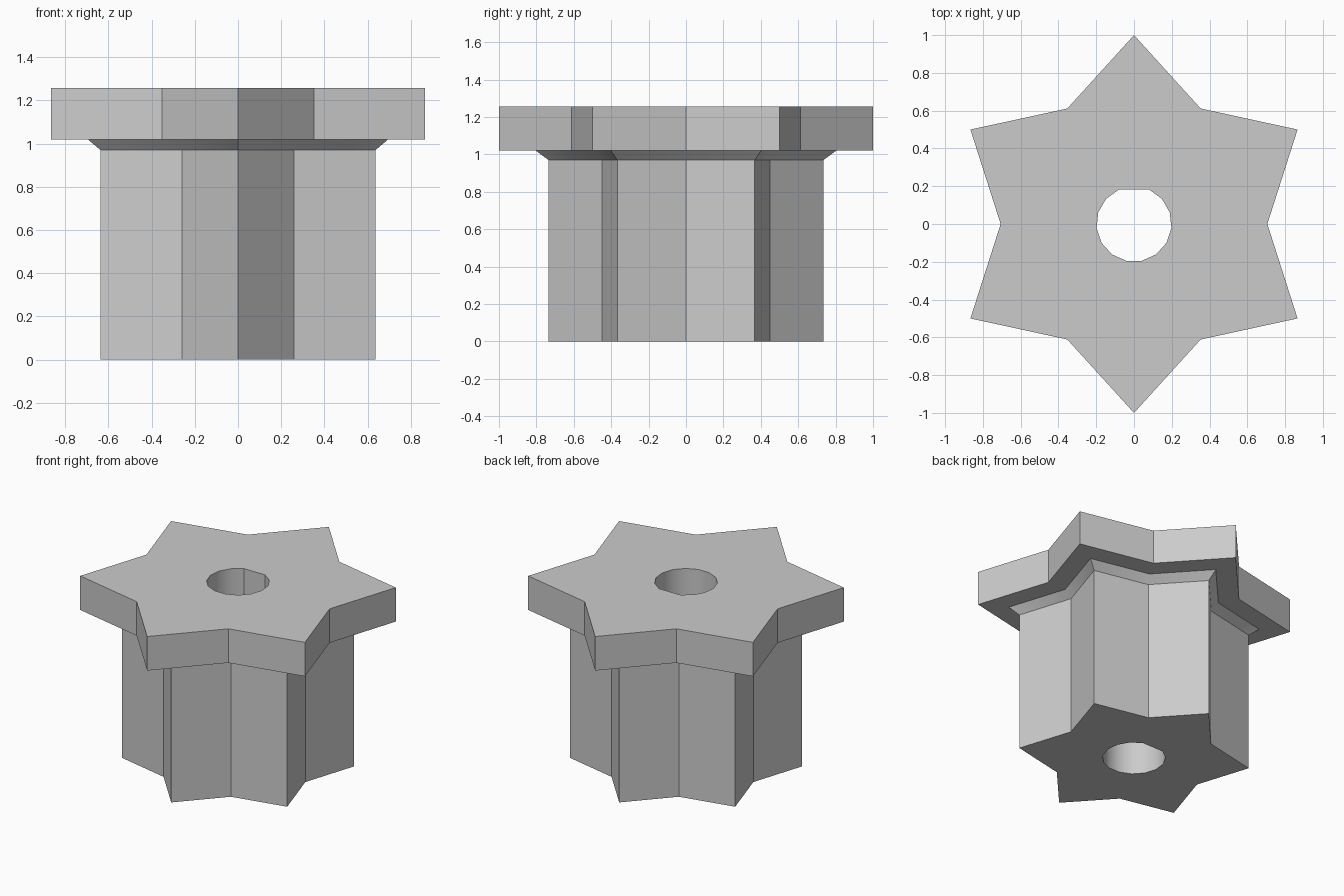
import bpy
import bmesh
from math import cos, sin, radians

cube = bpy.data.objects.get("Cube")
if cube:
    bpy.data.objects.remove(cube)

WAIST = 0.706     # valley radius as a share of the tip radius
HEIGHT = 1.257

# Plain grey material
grey = bpy.data.materials.new("light_grey")
grey.use_nodes = True
grey.diffuse_color = (0.6, 0.6, 0.6, 1)
grey.node_tree.nodes["Principled BSDF"].inputs["Base Color"].default_value = (0.6, 0.6, 0.6, 1)

bm = bmesh.new()


def ring(points, z):
    """Closed loop of vertices and edges at one height."""
    verts = [bm.verts.new((x, y, z)) for x, y in points]
    edges = [bm.edges.new((v, verts[(i + 1) % len(verts)])) for i, v in enumerate(verts)]
    return verts, edges


def star(radius):
    """Six-pointed star with a tip on the y axis."""
    out = []
    for i in range(12):
        r = radius * (WAIST if i % 2 else 1)
        a = radians(90 + 30 * i)
        out.append((r * cos(a), r * sin(a)))
    return out


def walls(lower, upper):
    a, b = lower[0], upper[0]
    for i in range(len(a)):
        j = (i + 1) % len(a)
        bm.faces.new((a[i], a[j], b[j], b[i]))


# Outer skin: shaft, sloped neck, flange underside and flange rim
levels = [(0.735, 0), (0.735, 0.97), (0.803, 1.02), (1.0, 1.02), (1.0, HEIGHT)]
skin = [ring(star(r), z) for r, z in levels]
for lower, upper in zip(skin, skin[1:]):
    walls(lower, upper)

# D-shaped bore: a fifteen-sided circle with its rear corner cut flat
bore_points = [(0.199 * cos(radians(90 + 24 * i)), 0.199 * sin(radians(90 + 24 * i)))
               for i in range(1, 15)]
bore = [ring(bore_points, z) for z in (0, HEIGHT)]
walls(*bore)

# Flat ends pierced by the bore
for outer, inner in ((skin[0], bore[0]), (skin[-1], bore[1])):
    bmesh.ops.triangle_fill(bm, use_beauty=True, edges=outer[1] + inner[1])

bmesh.ops.recalc_face_normals(bm, faces=bm.faces[:])
mesh = bpy.data.meshes.new("star_knob")
bm.to_mesh(mesh)
bm.free()
mesh.materials.append(grey)

knob = bpy.data.objects.new("star_knob", mesh)
bpy.context.collection.objects.link(knob)

# Smooth bore, crisp edges elsewhere
bpy.ops.object.select_all(action='DESELECT')
knob.select_set(True)
bpy.context.view_layer.objects.active = knob
bpy.ops.object.shade_smooth_by_angle(angle=radians(30))
